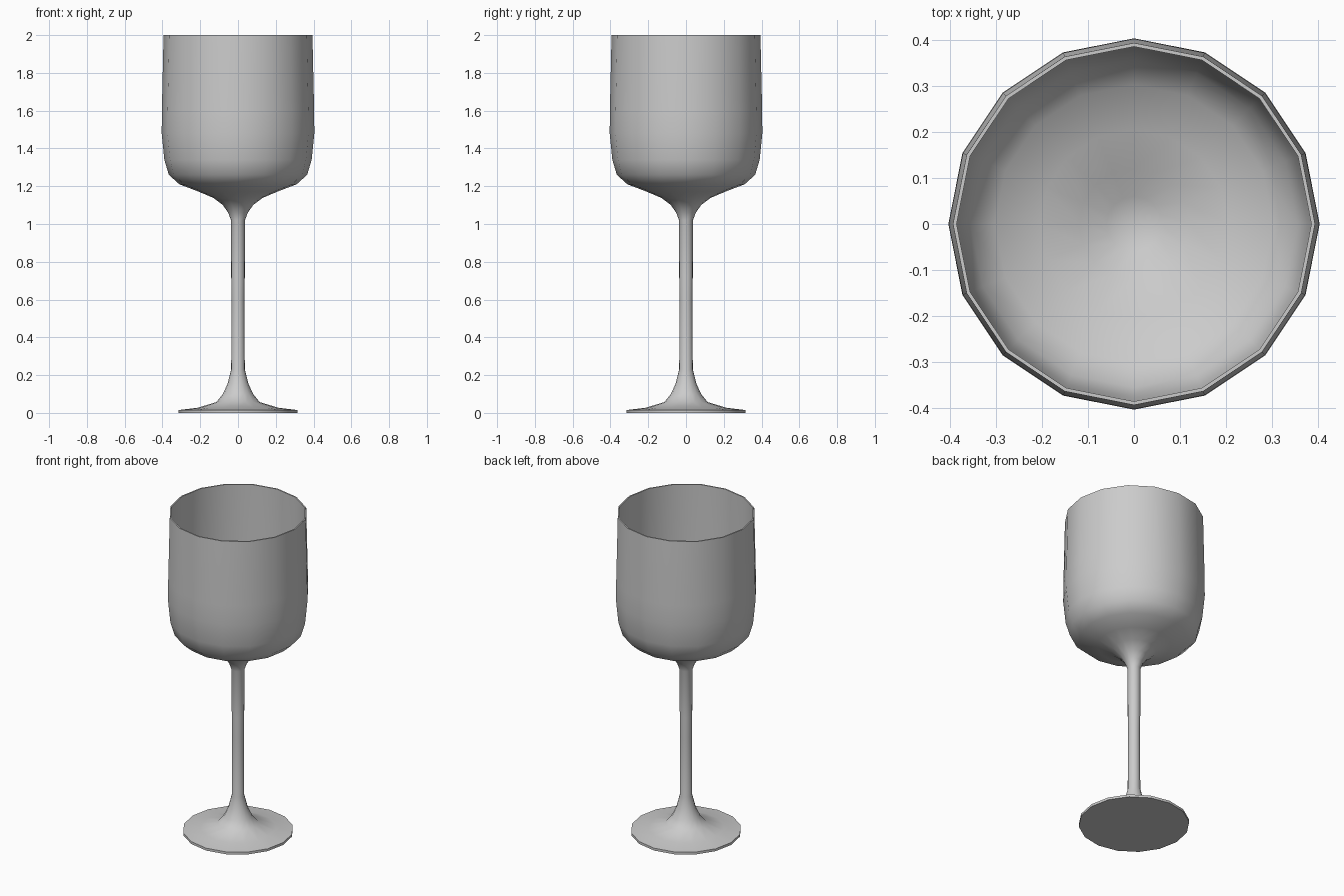
import bpy, bmesh, math

if "Cube" in bpy.data.objects:
    bpy.data.objects.remove(bpy.data.objects["Cube"])

SIDES = 16

# Half profile (radius, height): underside, foot, stem, outer bowl, rim, inner bowl
profile = [
    (0, 0), (0.315, 0), (0.315, 0.015), (0.215, 0.027), (0.115, 0.057),
    (0.08, 0.10), (0.055, 0.155), (0.036, 0.23), (0.034, 0.60), (0.036, 0.73),
    (0.037, 1.02), (0.052, 1.06), (0.08, 1.10), (0.13, 1.138), (0.21, 1.172),
    (0.31, 1.21), (0.366, 1.26), (0.39, 1.34), (0.404, 1.48), (0.403, 1.60),
    (0.394, 2.0), (0.386, 2.0), (0.392, 1.60), (0.392, 1.48), (0.378, 1.345),
    (0.356, 1.272), (0.303, 1.224), (0.205, 1.187), (0.12, 1.155),
    (0.06, 1.125), (0, 1.11),
]


def lathe(name, points, sides):
    bm = bmesh.new()
    rings = []
    for r, z in points:
        n = sides if r > 0 else 1
        rings.append([bm.verts.new((r * math.cos(2 * math.pi * i / sides),
                                    r * math.sin(2 * math.pi * i / sides), z))
                      for i in range(n)])
    for a, b in zip(rings, rings[1:]):
        for i in range(sides):
            j = (i + 1) % sides
            quad = [a[i % len(a)], a[j % len(a)], b[j % len(b)], b[i % len(b)]]
            bm.faces.new(list(dict.fromkeys(quad)))
    bmesh.ops.recalc_face_normals(bm, faces=bm.faces)
    mesh = bpy.data.meshes.new(name)
    bm.to_mesh(mesh)
    bm.free()
    obj = bpy.data.objects.new(name, mesh)
    bpy.context.collection.objects.link(obj)
    return obj


# Stemmed glass, one continuous turned surface
glass = lathe("wine_glass", profile, SIDES)
bpy.context.view_layer.objects.active = glass
glass.select_set(True)
bpy.ops.object.shade_smooth_by_angle(angle=math.radians(50))
